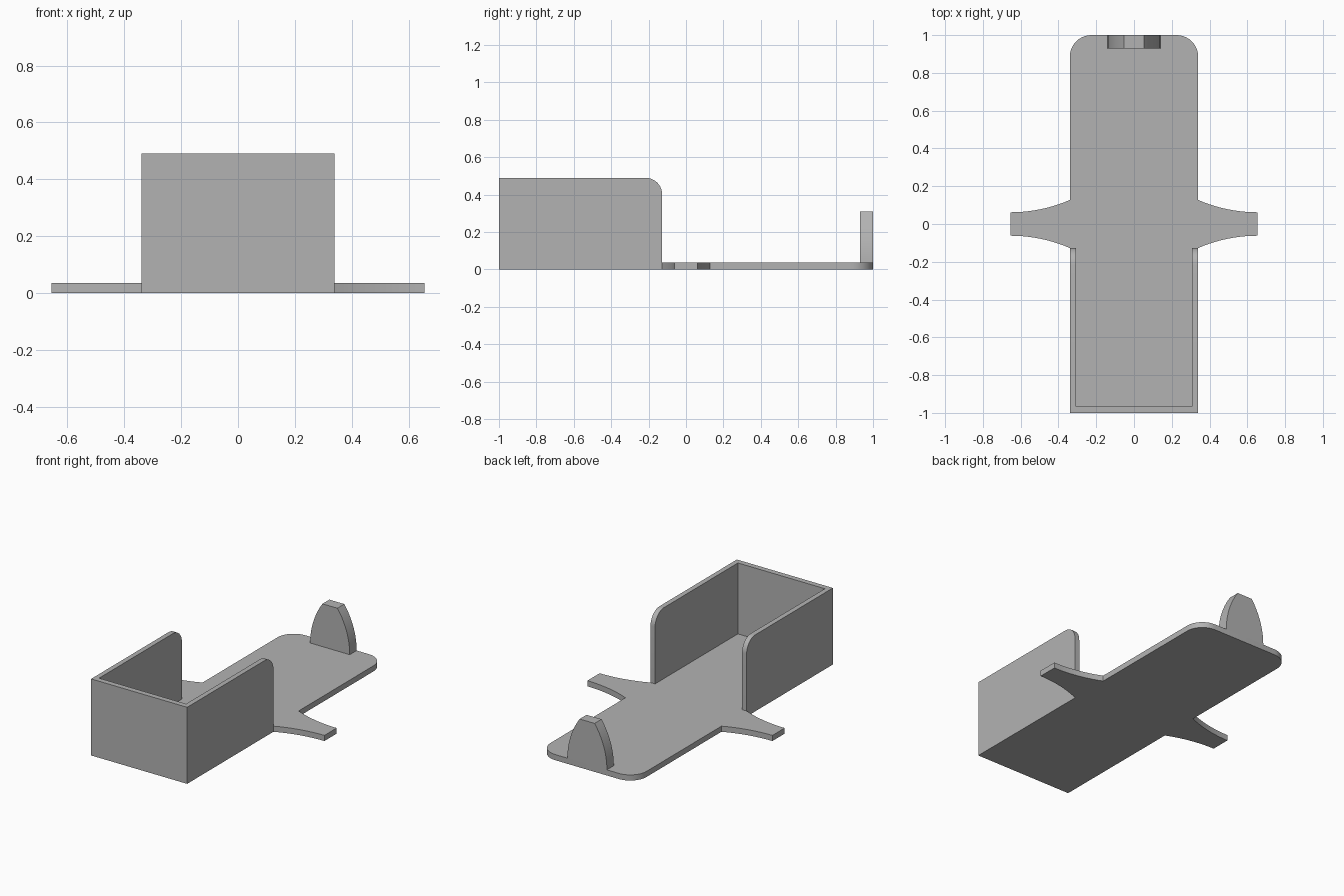
import bpy, bmesh
from math import sin, cos, asin, pi
from mathutils import Vector

if "Cube" in bpy.data.objects:
    bpy.data.objects.remove(bpy.data.objects["Cube"])

grey = bpy.data.materials.new("plain grey")
grey.use_nodes = True
colour = (0.45, 0.45, 0.45, 1)
grey.diffuse_color = colour
grey.node_tree.nodes["Principled BSDF"].inputs["Base Color"].default_value = colour

HALF_W, WALL, FLOOR, RIM = 0.34, 0.032, 0.036, 0.49
WALL_END = -0.127


def arc(cx, cy, r, start, end, steps=10):
    """Points along a circular arc."""
    angles = [start + (end - start) * i / steps for i in range(steps + 1)]
    return [(cx + r * cos(a), cy + r * sin(a)) for a in angles]


def mirrored(points):
    """Close a right-hand outline with its mirror image."""
    return points + [(-x, y) for x, y in reversed(points)]


def extrude(name, outline, place, depth):
    """Extrude a flat outline; place maps its points into space."""
    bm = bmesh.new()
    face = bm.faces.new([bm.verts.new(place(u, v)) for u, v in outline])
    grown = bmesh.ops.extrude_face_region(bm, geom=[face])["geom"]
    moved = [g for g in grown if isinstance(g, bmesh.types.BMVert)]
    bmesh.ops.translate(bm, verts=moved, vec=Vector(depth))
    bmesh.ops.recalc_face_normals(bm, faces=bm.faces)
    mesh = bpy.data.meshes.new(name)
    bm.to_mesh(mesh)
    bm.free()
    mesh.materials.append(grey)
    obj = bpy.data.objects.new(name, mesh)
    bpy.context.collection.objects.link(obj)
    bpy.ops.object.select_all(action="DESELECT")
    obj.select_set(True)
    bpy.context.view_layer.objects.active = obj
    bpy.ops.object.shade_smooth_by_angle(angle=pi / 6)
    return obj


# Floor plate with flared side arms and rounded rear corners
TIP, TIP_Y, ROOT_Y = 0.655, 0.062, 0.127
run, rise = TIP - HALF_W, ROOT_Y - TIP_Y
flare_r = (run * run + rise * rise) / (2 * rise)
sweep = asin(run / flare_r)
rear_flare = arc(TIP, TIP_Y + flare_r, flare_r, -pi / 2, -pi / 2 - sweep)
front_flare = [(x, -y) for x, y in reversed(rear_flare)]
corner = 0.115
half = [(HALF_W, -1)] + front_flare + rear_flare
half += arc(HALF_W - corner, 1 - corner, corner, 0, pi / 2)
extrude("floor_plate", mirrored(half), lambda u, v: (u, v, 0), (0, 0, FLOOR))

# Side walls with a rounded upper rear corner
round_r = 0.09
side = [(-1, FLOOR), (WALL_END, FLOOR)]
side += arc(WALL_END - round_r, RIM - round_r, round_r, 0, pi / 2) + [(-1, RIM)]
for name, s in (("left_wall", 1), ("right_wall", -1)):
    extrude(name, side, lambda u, v: (s * HALF_W, u, v), (-s * WALL, 0, 0))

# Front wall between the side walls
inner = HALF_W - WALL
extrude("front_wall", mirrored([(inner, FLOOR), (inner, RIM)]),
        lambda u, v: (u, -1, v), (0, WALL + 0.003, 0))

# Upright rear tab with bowed sides and a flat top
base_x, top_x, top_z = 0.14, 0.053, 0.31
dx, dz = base_x - top_x, top_z - FLOOR
bow_r = (dx * dx + dz * dz) / (2 * dx)
tab = arc(base_x - bow_r, FLOOR, bow_r, 0, asin(dz / bow_r))
extrude("rear_tab", mirrored(tab), lambda u, v: (u, 0.93, v), (0, 0.07, 0))
